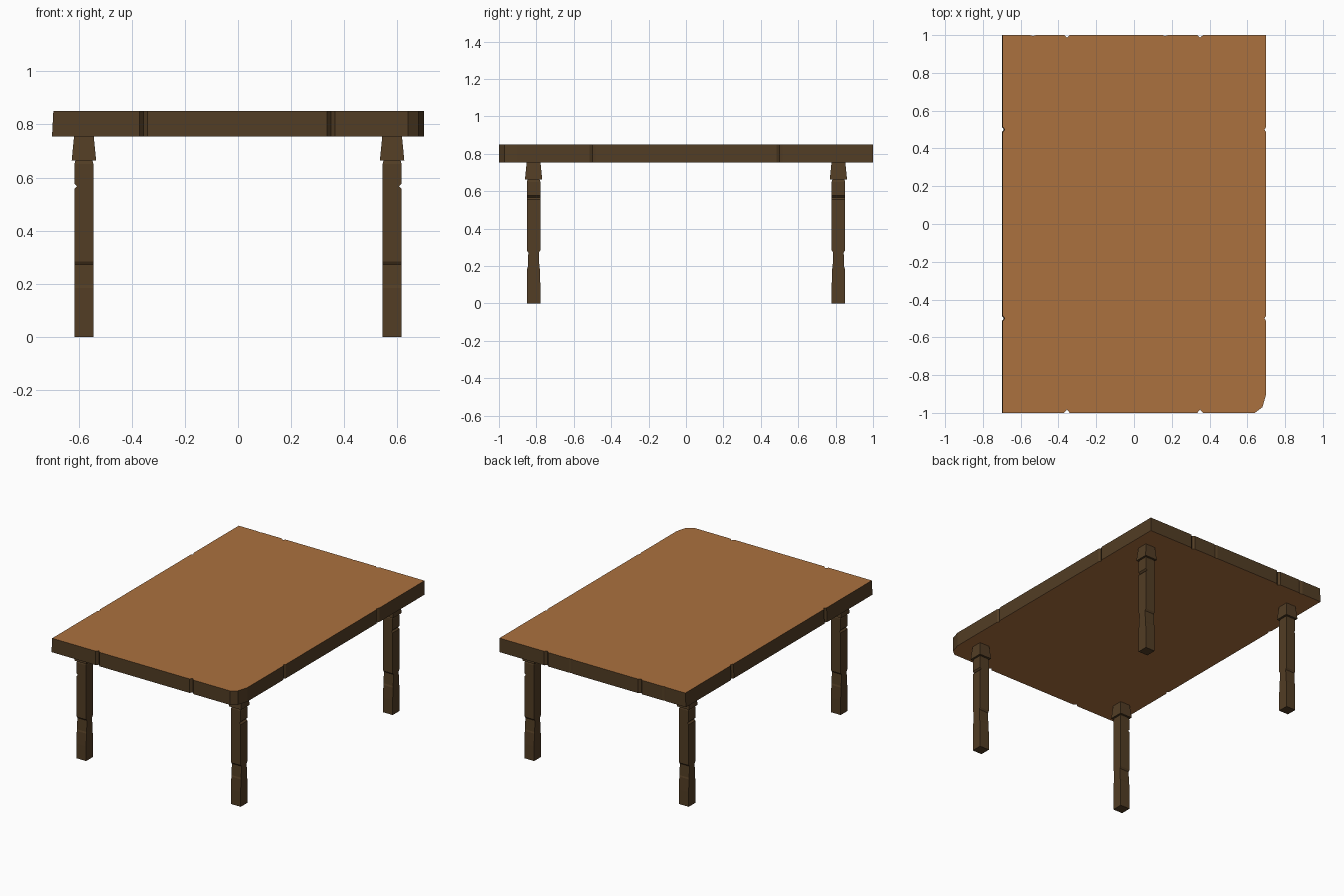
import bpy, bmesh

if "Cube" in bpy.data.objects:
    bpy.data.objects.remove(bpy.data.objects["Cube"])


def material(name, rgb):
    m = bpy.data.materials.new(name)
    m.diffuse_color = (*rgb, 1)
    m.use_nodes = True
    m.node_tree.nodes["Principled BSDF"].inputs["Base Color"].default_value = m.diffuse_color
    return m


dark_wood = material("dark wood", (0.085, 0.047, 0.018))
light_wood = material("light wood", (0.41, 0.165, 0.049))


def loft(name, rings, mats):
    """Stack rings of points into a closed solid."""
    bm = bmesh.new()
    loops = [[bm.verts.new(p) for p in ring] for ring in rings]
    n = len(loops[0])
    for a, b in zip(loops, loops[1:]):
        for i in range(n):
            j = (i + 1) % n
            bm.faces.new((a[i], a[j], b[j], b[i]))
    bm.faces.new(loops[0][::-1])
    bm.faces.new(loops[-1])
    bmesh.ops.recalc_face_normals(bm, faces=bm.faces)
    me = bpy.data.meshes.new(name)
    bm.to_mesh(me)
    bm.free()
    for m in mats:
        me.materials.append(m)
    ob = bpy.data.objects.new(name, me)
    bpy.context.collection.objects.link(ob)
    return ob


# Table top outline, counter-clockwise, with small V nicks in each edge
HX, HY = 0.70, 1.0
outline = [(-HX, -HY)]


def nick(axis, side, pos, direction, depth, half=0.015):
    for off, d in ((-half, 0), (0, depth), (half, 0)):
        along = pos + off * direction
        if axis == "y":
            outline.append((along, side * (HY - d)))
        else:
            outline.append((side * (HX - d), along))


for x in (-0.355, 0.35):
    nick("y", -1, x, 1, 0.018)
outline += [(0.64, -HY), (0.68, -0.97), (HX, -0.90)]  # worn corner
for y in (-0.5, 0.5):
    nick("x", 1, y, 1, 0.009)
outline.append((HX, HY))
for x, d in ((0.35, 0.014), (0.165, 0.004), (-0.355, 0.014), (-0.535, 0.004)):
    nick("y", 1, x, -1, d)
outline.append((-HX, HY))
for y in (0.5, -0.5):
    nick("x", -1, y, -1, 0.011)

# Left edge leans in slightly at the top surface
lower = [(x, y, 0.755) for x, y in outline]
upper = [(x + (0.005 if x < -0.68 else 0), y, 0.85) for x, y in outline]
top = loft("table_top", [lower, upper], [dark_wood, light_wood])
for p in top.data.polygons:
    p.material_index = 1 if abs(p.normal.z) > 0.7 else 0

# Legs: (height, inner half x, outer half x, half y)
LEG = [
    (0.000, 0.036, 0.036, 0.036),
    (0.100, 0.036, 0.036, 0.036),
    (0.185, 0.036, 0.036, 0.034),
    (0.195, 0.036, 0.036, 0.031),
    (0.272, 0.036, 0.036, 0.028),
    (0.284, 0.036, 0.036, 0.036),
    (0.475, 0.036, 0.036, 0.036),
    (0.557, 0.036, 0.036, 0.036),
    (0.567, 0.036, 0.026, 0.036),
    (0.577, 0.036, 0.036, 0.036),
    (0.650, 0.036, 0.036, 0.036),
    (0.664, 0.032, 0.032, 0.032),
    (0.664, 0.046, 0.046, 0.046),  # collar
    (0.755, 0.037, 0.037, 0.037),
]
for sx, xn in ((-1, "left"), (1, "right")):
    for sy, yn in ((-1, "front"), (1, "back")):
        cx, cy = 0.58, 0.815
        rings = [[(sx * (cx - i), sy * (cy - h), z), (sx * (cx + o), sy * (cy - h), z),
                  (sx * (cx + o), sy * (cy + h), z), (sx * (cx - i), sy * (cy + h), z)]
                 for z, i, o, h in LEG]
        loft(f"{yn}_{xn}_leg", rings, [dark_wood])
